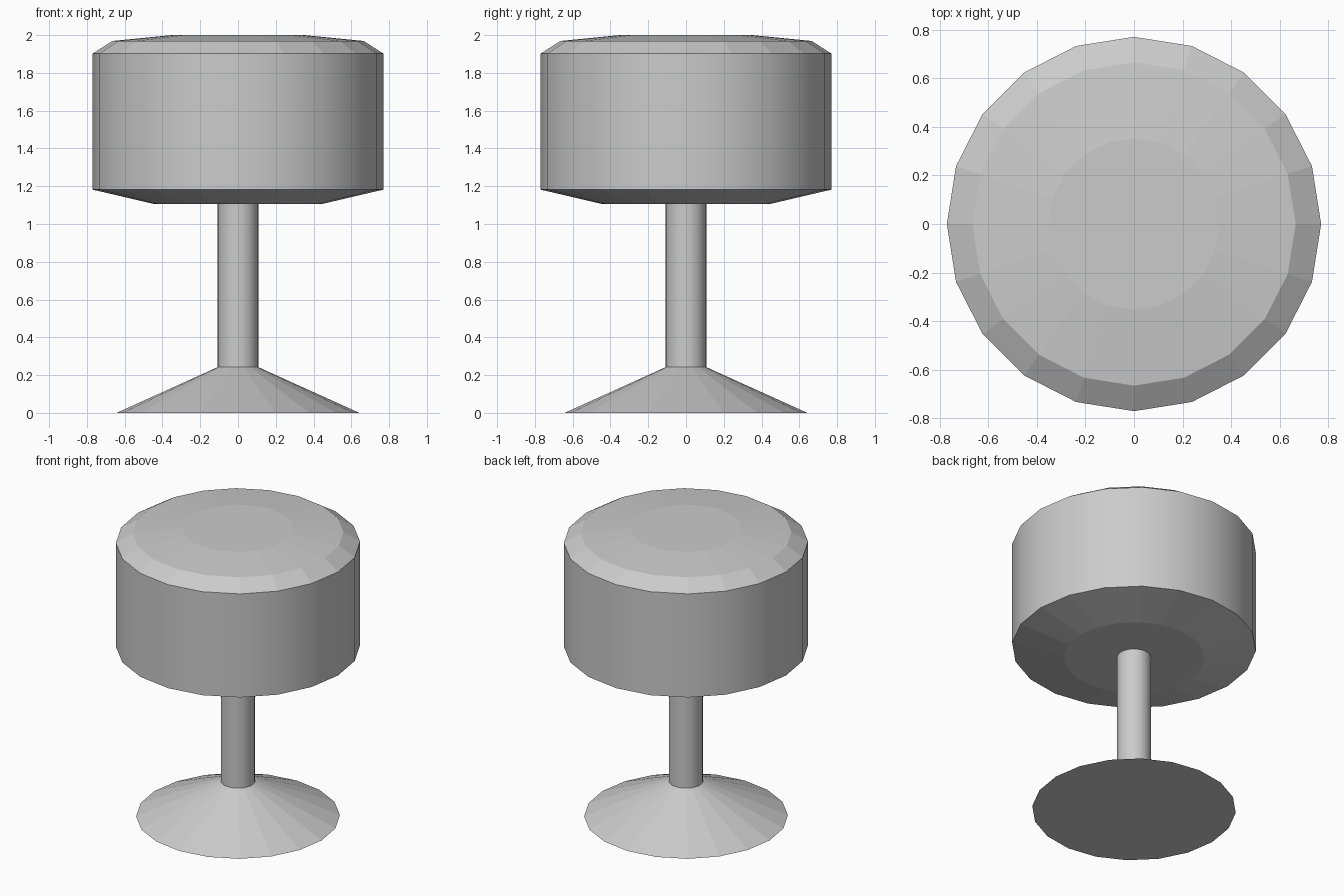
import bpy, bmesh
from math import cos, sin, tau

if "Cube" in bpy.data.objects:
    bpy.data.objects.remove(bpy.data.objects["Cube"])

SIDES = 20


def lathe(name, profile):
    """Revolve (radius, z) rings from bottom to top and cap both ends."""
    bm = bmesh.new()
    rings = [[bm.verts.new((r * cos(tau * i / SIDES), r * sin(tau * i / SIDES), z))
              for i in range(SIDES)] for r, z in profile]
    for k in range(len(rings) - 1):
        low, high = rings[k], rings[k + 1]
        upright = abs(profile[k][0] - profile[k + 1][0]) < 0.001
        for i in range(SIDES):
            j = (i + 1) % SIDES
            face = bm.faces.new((low[i], low[j], high[j], high[i]))
            face.smooth = upright  # round walls smooth, slopes faceted
    bm.faces.new(rings[0][::-1])
    bm.faces.new(rings[-1])
    mesh = bpy.data.meshes.new(name)
    bm.to_mesh(mesh)
    bm.free()
    obj = bpy.data.objects.new(name, mesh)
    bpy.context.collection.objects.link(obj)
    return obj


# Flared foot
lathe("base", [(0.643, 0), (0.108, 0.242)])

# Support post
lathe("column", [(0.108, 0.242), (0.108, 1.106)])

# Thick padded seat with tapered underside and domed top
lathe("seat", [(0.445, 1.106), (0.77, 1.182), (0.77, 1.902),
               (0.665, 1.969), (0.352, 2.0)])
